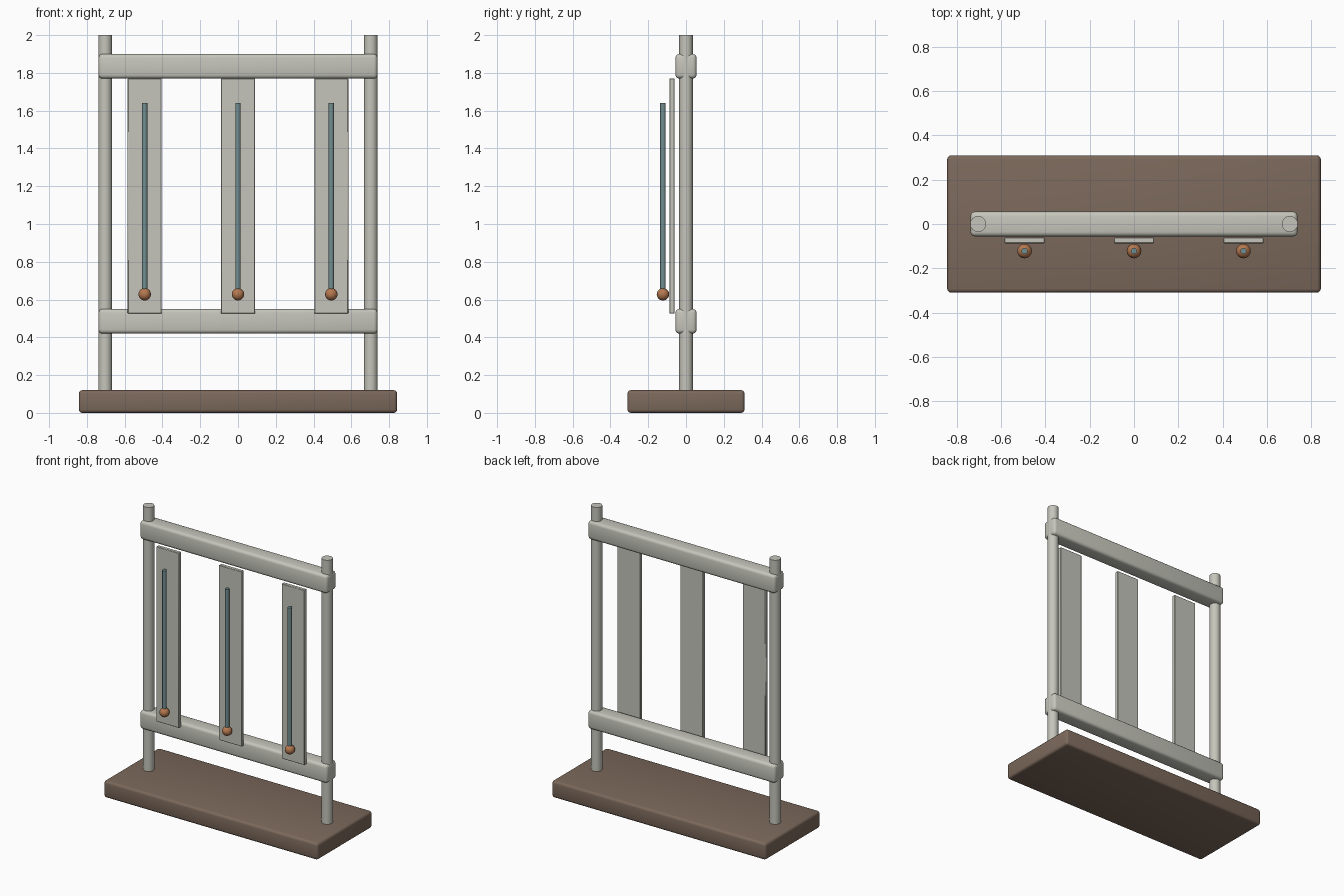
import bpy
import math

cube = bpy.data.objects.get("Cube")
if cube:
    bpy.data.objects.remove(cube, do_unlink=True)


def material(name, rgb):
    mat = bpy.data.materials.new(name)
    mat.use_nodes = True
    color = (*rgb, 1)
    mat.diffuse_color = color
    node = next(n for n in mat.node_tree.nodes if n.type == 'BSDF_PRINCIPLED')
    node.inputs["Base Color"].default_value = color
    return mat


wood = material("brown wood", (0.20, 0.14, 0.105))
metal = material("pale grey metal", (0.56, 0.56, 0.50))
glass = material("teal tube", (0.17, 0.27, 0.28))
copper = material("copper", (0.46, 0.19, 0.08))


def finish(name, mat):
    obj = bpy.context.object
    obj.name = name
    obj.data.materials.append(mat)
    bpy.ops.object.shade_smooth_by_angle(angle=math.radians(40))
    return obj


def box(name, center, size, bevel, mat, segments=3):
    bpy.ops.mesh.primitive_cube_add(size=1, location=center)
    bpy.context.object.scale = size
    bpy.ops.object.transform_apply(location=False, rotation=False, scale=True)
    obj = bpy.context.object
    mod = obj.modifiers.new("rounded edges", 'BEVEL')
    mod.width = bevel
    mod.segments = segments
    bpy.ops.object.modifier_apply(modifier=mod.name)
    return finish(name, mat)


def rod(name, x, y, bottom, top, radius, sides, mat):
    bpy.ops.mesh.primitive_cylinder_add(
        vertices=sides, radius=radius, depth=top - bottom,
        location=(x, y, (bottom + top) / 2))
    return finish(name, mat)


# Base board
box("base_board", (0, 0, 0.06), (1.686, 0.62, 0.12), 0.018, wood)

# Upright posts
for side, x in (("right", -0.703), ("left", 0.703)):
    rod(side + "_post", x, 0, 0.1, 2.0, 0.036, 32, metal)

# Horizontal rails
for level, z in (("lower", 0.485), ("upper", 1.835)):
    box(level + "_rail", (0, 0, z), (1.476, 0.112, 0.13), 0.02, metal)

# Three gauges: backing plate, tube and bulb
for side, x in (("right", -0.494), ("middle", 0), ("left", 0.494)):
    box(side + "_plate", (x, -0.074, 1.148), (0.18, 0.026, 1.246), 0.003,
        metal, 1)
    rod(side + "_tube", x, -0.122, 0.63, 1.64, 0.0145, 12, glass)
    bpy.ops.mesh.primitive_uv_sphere_add(
        segments=16, ring_count=10, radius=0.033, location=(x, -0.122, 0.628))
    finish(side + "_bulb", copper)
